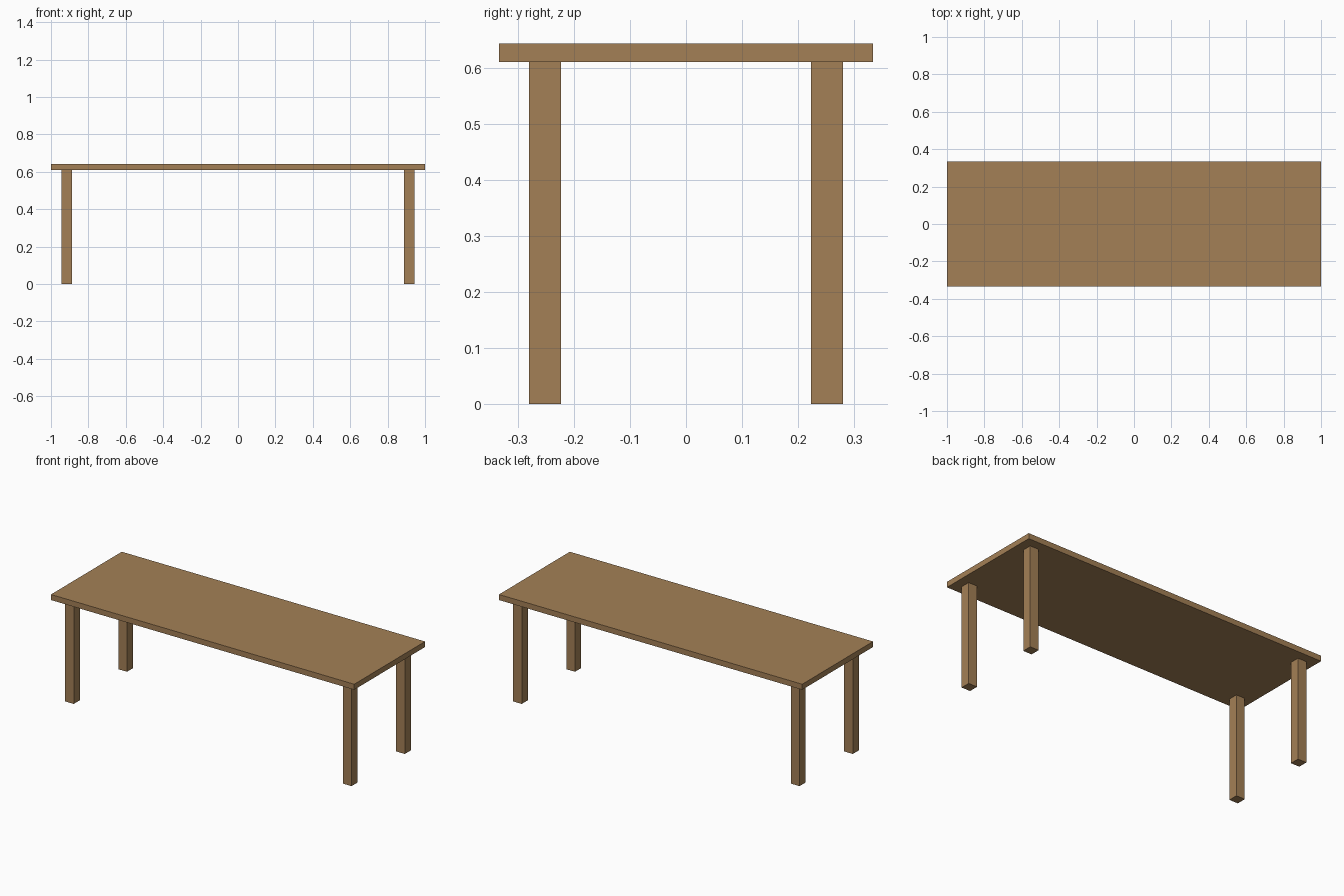
import bpy

if "Cube" in bpy.data.objects:
    bpy.data.objects.remove(bpy.data.objects["Cube"])

wood = bpy.data.materials.new("wood")
wood.diffuse_color = (0.37, 0.216, 0.093, 1)
wood.use_nodes = True
wood.node_tree.nodes["Principled BSDF"].inputs["Base Color"].default_value = wood.diffuse_color


def box(name, size, center):
    bpy.ops.mesh.primitive_cube_add(size=1, location=center)
    ob = bpy.context.object
    ob.name = name
    ob.scale = size
    bpy.ops.object.transform_apply(location=False, rotation=False, scale=True)
    ob.data.materials.append(wood)
    return ob


TOP_Z, UNDER_Z, LEG = 0.643, 0.61, 0.057

# Table top
box("table_top", (2, 0.667, TOP_Z - UNDER_Z), (0, 0, (TOP_Z + UNDER_Z) / 2))

# Four square legs, inset from the corners
for sx, side in ((-1, "left"), (1, "right")):
    for sy, end in ((-1, "front"), (1, "back")):
        box(f"{end}_{side}_leg", (LEG, LEG, UNDER_Z),
            (sx * 0.916, sy * 0.251, UNDER_Z / 2))
